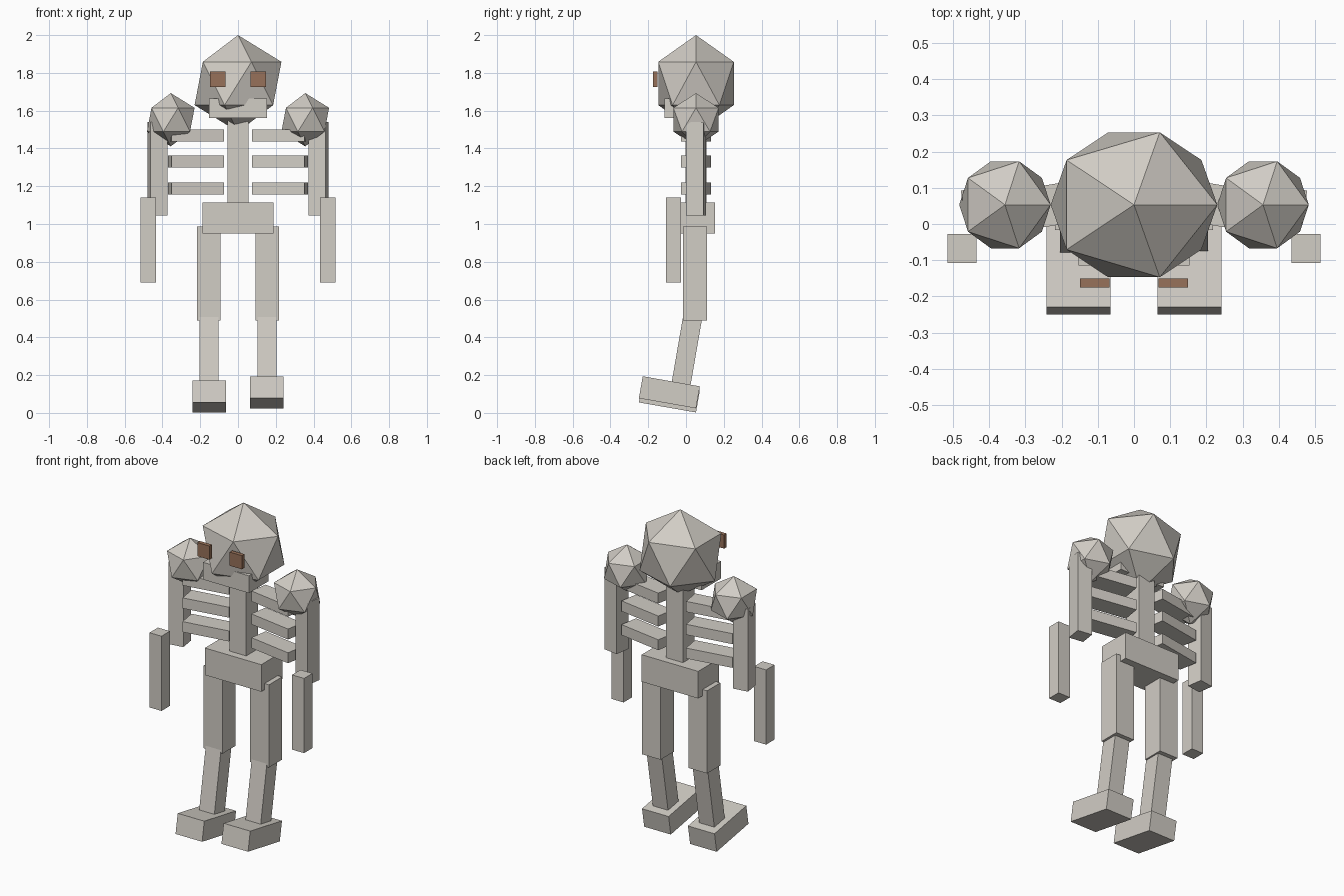
import bpy
from math import radians

if "Cube" in bpy.data.objects:
    bpy.data.objects.remove(bpy.data.objects["Cube"], do_unlink=True)


def make_material(name, rgb):
    mat = bpy.data.materials.new(name)
    mat.use_nodes = True
    color = (*rgb, 1.0)
    mat.diffuse_color = color
    mat.node_tree.nodes["Principled BSDF"].inputs["Base Color"].default_value = color
    return mat


bone = make_material("bone grey", (0.64, 0.61, 0.56))
brown = make_material("eye brown", (0.31, 0.165, 0.1))


def box(name, center, size, mat=bone, tilt=0, turn=0):
    """Box with a tilt about x and a turn about z, in degrees."""
    bpy.ops.mesh.primitive_cube_add(size=1, location=center,
                                    rotation=(radians(tilt), 0, radians(turn)))
    obj = bpy.context.object
    obj.name = name
    obj.scale = size
    obj.data.materials.append(mat)
    return obj


def faceted_ball(name, center, radii):
    bpy.ops.mesh.primitive_ico_sphere_add(subdivisions=1, radius=1, location=center)
    obj = bpy.context.object
    obj.name = name
    obj.scale = radii
    obj.data.materials.append(bone)
    return obj


AXIS_Y = 0.053   # depth of the body's centre line

# Head, jaw and trunk
faceted_ball("head", (0, AXIS_Y, 1.744), (0.257, 0.235, 0.256))
box("jaw", (0, -0.022, 1.612), (0.306, 0.186, 0.104))
box("spine", (0, AXIS_Y, 1.3), (0.112, 0.11, 0.5))
box("pelvis", (0, AXIS_Y, 1.031), (0.376, 0.2, 0.163))

for side, label in ((1, "left"), (-1, "right")):
    # Eye
    box(f"{label}_eye", (side * 0.108, -0.163, 1.766), (0.081, 0.024, 0.082), brown)

    # Ribs, outer ends swept forward
    for i, z in enumerate((1.469, 1.331, 1.188)):
        box(f"{label}_rib_{i + 1}", (side * 0.222, AXIS_Y, z),
            (0.281, 0.113, 0.063), turn=-9.5 * side)

    # Arm
    faceted_ball(f"{label}_shoulder", (side * 0.356, AXIS_Y, 1.552), (0.141,) * 3)
    box(f"{label}_upper_arm", (side * 0.426, AXIS_Y, 1.292),
        (0.091, 0.093, 0.495), turn=-8.5 * side)
    box(f"{label}_forearm", (side * 0.475, -0.067, 0.915), (0.08, 0.08, 0.45))

    # Leg, with the left foot set slightly higher
    lift = 0.011 * (1 + side)
    box(f"{label}_thigh", (side * 0.155, 0.047, 0.738), (0.125, 0.126, 0.498))
    box(f"{label}_shin", (side * 0.153, 0.008, 0.35), (0.101, 0.101, 0.46), tilt=-9.8)
    box(f"{label}_foot", (side * 0.153, -0.088, 0.087 + lift),
        (0.177, 0.307, 0.118), tilt=-10)
